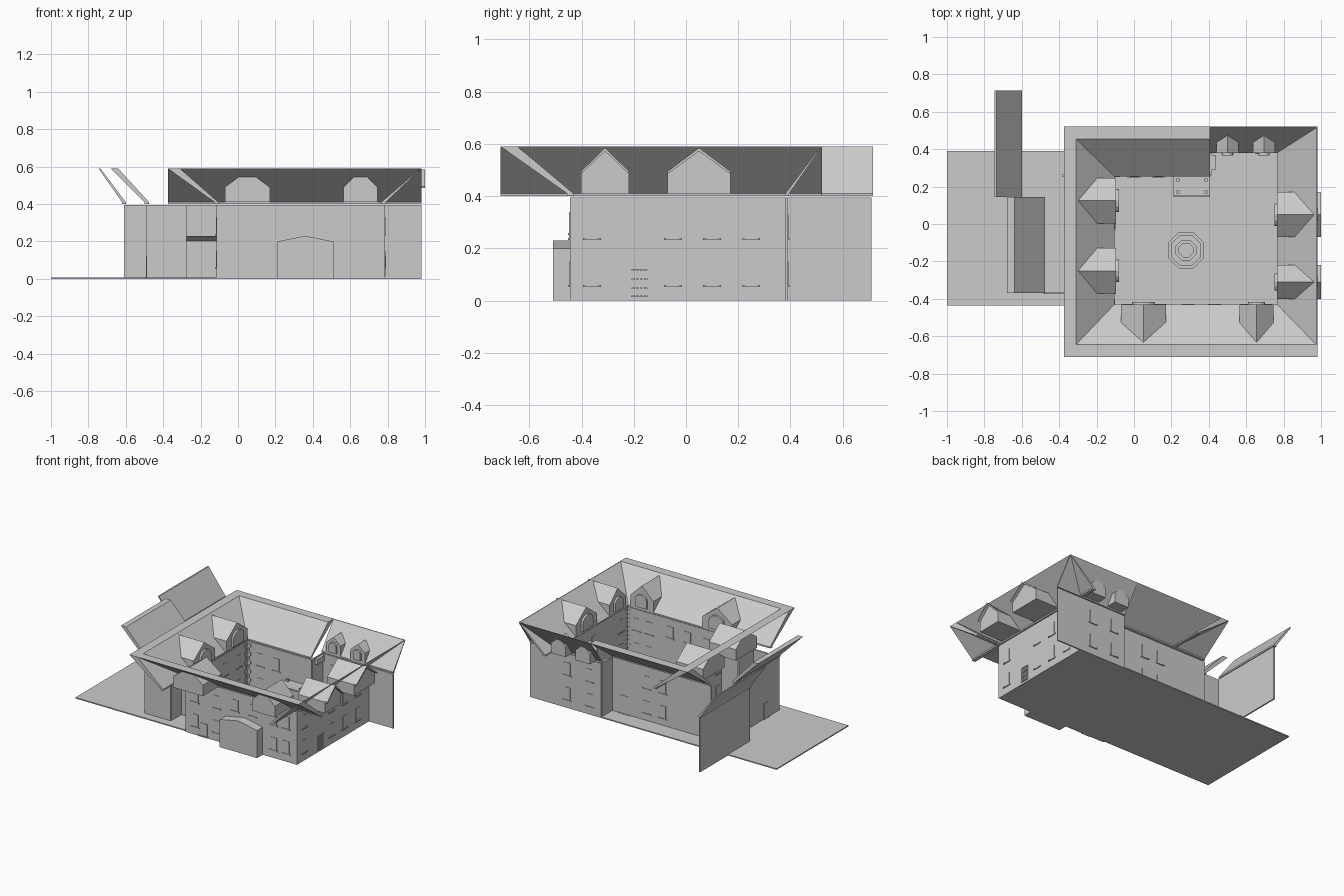
import bpy, bmesh, math
from mathutils import Vector

if "Cube" in bpy.data.objects:
    bpy.data.objects.remove(bpy.data.objects["Cube"])

stone = bpy.data.materials.new("pale_grey_stone")
stone.use_nodes = True
stone.diffuse_color = (0.6, 0.6, 0.6, 1)
stone.node_tree.nodes["Principled BSDF"].inputs["Base Color"].default_value = (0.6, 0.6, 0.6, 1)


def finish(name, bm):
    bmesh.ops.recalc_face_normals(bm, faces=bm.faces)
    mesh = bpy.data.meshes.new(name)
    bm.to_mesh(mesh)
    bm.free()
    mesh.materials.append(stone)
    obj = bpy.data.objects.new(name, mesh)
    bpy.context.collection.objects.link(obj)
    return obj


def prism(name, profile, axis, start, end):
    """Extrude a (horizontal, z) profile along x or y, or an (x, y) profile along z."""
    place = {"x": lambda p, t: (t, p[0], p[1]),
             "y": lambda p, t: (p[0], t, p[1]),
             "z": lambda p, t: (p[0], p[1], t)}[axis]
    bm = bmesh.new()
    face = bm.faces.new([bm.verts.new(place(p, start)) for p in profile])
    ext = bmesh.ops.extrude_face_region(bm, geom=[face])
    move = Vector(place((0, 0), end - start))
    bmesh.ops.translate(bm, vec=move, verts=[v for v in ext["geom"] if isinstance(v, bmesh.types.BMVert)])
    return finish(name, bm)


def box(name, x0, x1, y0, y1, z0, z1):
    return prism(name, [(x0, y0), (x1, y0), (x1, y1), (x0, y1)], "z", z0, z1)


T = 0.005      # half wall thickness
EAVE, RIDGE = 0.41, 0.59


def wall_x(name, y, x0, x1, top=0.395):
    return box(name, x0, x1, y - T, y + T, 0, top)


def wall_y(name, x, y0, y1, top=0.395):
    return box(name, x - T, x + T, y0, y1, 0, top)


def opening(name, axis, fixed, mid, z0, z1, half=0.024):
    """Thin plate standing slightly proud on both sides of a wall."""
    d = T + 0.003
    if axis == "x":
        box(name, mid - half, mid + half, fixed - d, fixed + d, z0, z1)
        box(name + "_sill", mid - half - .01, mid + half + .01, fixed - d - .004, fixed + d + .004, z0 - .008, z0)
    else:
        box(name, fixed - d, fixed + d, mid - half, mid + half, z0, z1)
        box(name + "_sill", fixed - d - .004, fixed + d + .004, mid - half - .01, mid + half + .01, z0 - .008, z0)


# Ground and courtyard paving
box("ground", -1, 0.785, -0.435, 0.39, 0, 0.008)
box("fountain_pad", 0.155, 0.40, -0.265, -0.01, 0.008, 0.013)

# Main walls around the courtyard
wall_x("front_wall", -0.44, -0.11, 0.785)
wall_y("east_wall", 0.78, -0.44, 0.385)
wall_y("west_wall", -0.11, -0.44, 0.26)
wall_x("back_wall_east", 0.385, 0.41, 0.98)
wall_y("back_wall_step", 0.41, 0.26, 0.385)
wall_x("back_wall_west", 0.26, -0.385, 0.41)

# West wing walls
wall_x("wing_front_wall", -0.37, -0.485, -0.28)
wall_y("wing_outer_wall", -0.485, -0.37, 0.14)
wall_x("wing_step_wall", 0.14, -0.61, -0.485)
wall_y("wing_back_wall", -0.605, 0.14, 0.71)
wall_y("wing_inner_wall", -0.28, -0.37, -0.2)
wall_x("link_wall", -0.25, -0.28, -0.11)
prism("link_canopy", [(-0.25, 0.23), (-0.30, 0.23), (-0.25, 0.20)], "x", -0.28, -0.11)

# Front porch with a low gable
prism("front_porch", [(0.21, 0), (0.21, 0.20), (0.36, 0.23), (0.51, 0.20), (0.51, 0)],
      "y", -0.51, -0.44)


# Roof slabs leaning outward, crossing each other at the corners
def roof(name, axis, inner, ridge, rim, under, start, end):
    prism(name, [(inner, EAVE - 0.01), (inner, EAVE), (ridge, RIDGE), (rim, RIDGE),
                 (under, EAVE), (under, EAVE - 0.01)], axis, start, end)


roof("front_roof", "x", -0.43, -0.645, -0.71, -0.455, -0.375, 0.98)
roof("west_roof", "y", -0.105, -0.31, -0.375, -0.125, -0.71, 0.52)
roof("east_roof", "y", 0.765, 0.975, 0.98, 0.79, -0.71, 0.52)
roof("back_roof_west", "x", 0.255, 0.455, 0.52, 0.275, -0.375, 0.405)
roof("back_roof_east", "x", 0.38, 0.515, 0.52, 0.395, 0.405, 0.98)
roof("wing_roof_front", "y", -0.475, -0.64, -0.68, -0.50, -0.37, 0.145)
roof("wing_roof_back", "y", -0.60, -0.735, -0.745, -0.62, 0.145, 0.715)


# Dormers
def dormer(name, axis, mid, half, inner, outer, top=0.58, eave=0.49, base=EAVE):
    prism(name, [(mid - half, base), (mid - half, eave), (mid, top), (mid + half, eave),
                 (mid + half, base)], axis, inner, outer)
    # Arched window surround on the courtyard gable
    sign = 1 if inner > outer else -1
    w = half * 0.5
    arch = [(mid + w * math.cos(a * math.pi / 6), eave - 0.01 + w * 0.8 * math.sin(a * math.pi / 6))
            for a in range(7)]
    prism(name + "_window", arch + [(mid - w, base + 0.015), (mid + w, base + 0.015)],
          axis, inner, inner + sign * 0.014)


for mid, half in ((0.05, 0.12), (0.655, 0.092)):
    dormer("front_dormer", "y", mid, half, -0.43, -0.645)
for mid, half in ((0.05, 0.12), (-0.31, 0.092)):
    dormer("east_dormer", "x", mid, half, 0.765, 0.98)
    prism("east_dormer_hood", [(mid - half, 0.485), (mid - half, 0.495), (mid, 0.585),
                               (mid + half, 0.495), (mid + half, 0.485), (mid, 0.572)], "x", 0.98, 1.0)
for mid in (0.125, -0.25):
    dormer("west_dormer", "x", mid, 0.122, -0.095, -0.31)
for mid in (0.50, 0.695):
    dormer("back_dormer", "y", mid, 0.058, 0.38, 0.47, 0.535, 0.485)

# Windows and doors, two storeys
for z0, z1 in ((0.06, 0.15), (0.24, 0.33)):
    for x in (-0.03, 0.14, 0.60, 0.70):
        opening("front_window", "x", -0.44, x, z0, z1)
    for y in (-0.36, -0.05, 0.1, 0.25):
        opening("east_window", "y", 0.78, y, z0, z1)
    for y in (-0.34, -0.2, 0.0, 0.16):
        opening("west_window", "y", -0.11, y, z0, z1)
    for x in (0.0, 0.13):
        opening("back_window_west", "x", 0.26, x, z0, z1)
    for x in (0.5, 0.68):
        opening("back_window_east", "x", 0.385, x, z0, z1)
for x in (0.29, 0.43):
    opening("front_upper_window", "x", -0.44, x, 0.26, 0.34)
opening("front_door", "x", -0.44, 0.035, 0.01, 0.10, 0.03)
opening("back_door", "x", 0.26, 0.31, 0.01, 0.14, 0.035)
opening("wing_door", "y", -0.485, -0.22, 0.01, 0.12, 0.03)

# Barred gate on the east wall
for i in range(5):
    y = -0.21 + i * 0.0145
    box("gate_bar", 0.785, 0.79, y, y + 0.005, 0.015, 0.12)
for z in (0.015, 0.045, 0.08, 0.115):
    box("gate_rail", 0.785, 0.791, -0.21, -0.147, z, z + 0.005)

# Corner stones in alternating lengths
for i in range(12):
    z, size = 0.015 + i * 0.031, 0.03 if i % 2 else 0.018
    for x, y, sx, sy in ((0.775, -0.435, -1, 1), (-0.105, -0.435, 1, 1), (-0.105, 0.255, 1, -1)):
        xs, ys = sorted((x, x + sx * size)), sorted((y, y + sy * size))
        box("corner_stone", *xs, y - 0.003, y + 0.003, z, z + 0.022)
        box("corner_stone", x - 0.003, x + 0.003, *ys, z, z + 0.022)


# Octagonal fountain
def ring(radius):
    return [(0.278 + radius * math.cos(math.radians(22.5 + 45 * i)),
             -0.14 + radius * math.sin(math.radians(22.5 + 45 * i))) for i in range(8)]


for name, radius, z0, z1 in (("fountain_base", 0.105, 0.01, 0.025), ("fountain_basin", 0.088, 0.025, 0.045),
                             ("fountain_bowl", 0.06, 0.045, 0.055), ("fountain_core", 0.042, 0.055, 0.07)):
    prism(name, ring(radius), "z", z0, z1)

# Columned porch against the back wall
box("porch_floor", 0.21, 0.405, 0.145, 0.255, 0.008, 0.02)
box("porch_top", 0.21, 0.405, 0.15, 0.255, 0.19, 0.20)
for x in (0.235, 0.385):
    for y in (0.17, 0.235):
        box("porch_column", x - 0.008, x + 0.008, y - 0.008, y + 0.008, 0.02, 0.215)

# Drainpipe beside the stepped corner
box("drainpipe", 0.41, 0.435, 0.29, 0.37, 0.35, 0.39)

# Curved path of small stones
a, b, c, d = (Vector(p) for p in ((0.40, -0.23), (0.56, -0.20), (0.46, -0.04), (0.765, -0.025)))
for i in range(34):
    t = i / 33
    p = a * (1 - t) ** 3 + b * 3 * t * (1 - t) ** 2 + c * 3 * t * t * (1 - t) + d * t ** 3
    box("path_stone", p.x - 0.005, p.x + 0.005, p.y - 0.004, p.y + 0.004, 0.008, 0.012)
